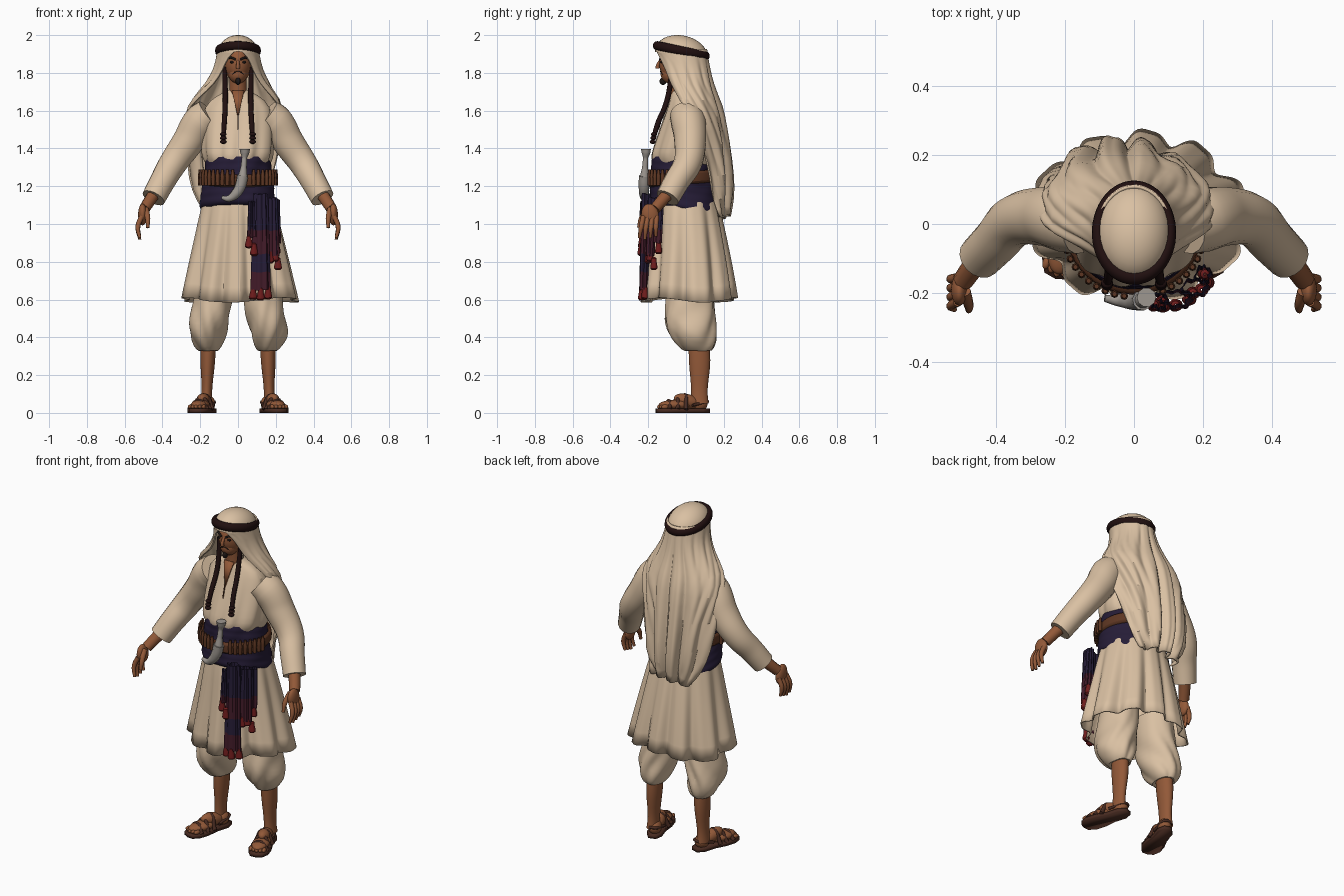
import bpy, bmesh, math
from mathutils import Vector, Matrix

cube = bpy.data.objects.get("Cube")
if cube:
    bpy.data.objects.remove(cube)


def material(name, r, g, b):
    m = bpy.data.materials.new(name)
    m.use_nodes = True
    m.diffuse_color = (r, g, b, 1)
    node = next(n for n in m.node_tree.nodes if n.type == 'BSDF_PRINCIPLED')
    node.inputs["Base Color"].default_value = (r, g, b, 1)
    node.inputs["Roughness"].default_value = 0.9
    return m


CLOTH = material("cream cloth", .70, .53, .365)
SKIN = material("tan skin", .29, .10, .04)
NAVY = material("navy sash", .019, .012, .038)
ROPE = material("dark rope", .015, .005, .005)
LEATHER = material("brown leather", .11, .037, .016)
RED = material("red tassel", .16, .012, .012)
SILVER = material("silver", .34, .31, .28)
SANDAL = material("sandal brown", .065, .024, .015)
HAIR = material("black hair", .012, .008, .007)
MAROON = material("maroon stripe", .055, .011, .022)


def make(name, bm, mat):
    bmesh.ops.recalc_face_normals(bm, faces=bm.faces)
    me = bpy.data.meshes.new(name)
    bm.to_mesh(me)
    bm.free()
    me.materials.append(mat)
    o = bpy.data.objects.new(name, me)
    bpy.context.collection.objects.link(o)
    return o


def thicken(o, t):
    m = o.modifiers.new("thickness", 'SOLIDIFY')
    m.thickness, m.offset = t, 0


def loft(name, secs, mat, n=48, fold=0, tilt=0, twist=0, thick=0):
    """Stack of ellipses (z, rx, ry, cx, cy, fold depth, half arc from the back)."""
    bm, rings = bmesh.new(), []
    closed = len(secs[0]) < 7
    for s in secs:
        z, rx, ry, cx, cy = s[:5]
        amp = s[5] if len(s) > 5 else 0
        arc = math.pi if closed else math.radians(s[6])
        ring = []
        for i in range(n):
            a = -arc + 2 * arc * i / (n if closed else n - 1)
            p = fold * a + 1.3 * math.sin(2 * a) + twist * z
            d = amp * (math.sin(p) + .4 * math.sin(2 * p + 1))
            y = (ry + d) * math.cos(a)
            ring.append(bm.verts.new((cx + (rx + d) * math.sin(a), cy + y,
                                      z - tilt * y + .6 * amp * math.sin(3 * a + 1))))
        rings.append(ring)
    for lo, hi in zip(rings, rings[1:]):
        for i in range(n if closed else n - 1):
            j = (i + 1) % n
            bm.faces.new((lo[i], lo[j], hi[j], hi[i]))
    o = make(name, bm, mat)
    o.modifiers.new("smooth", 'SUBSURF').levels = 1
    if thick:
        thicken(o, thick)
    return o


def ball(name, loc, size, mat, rot=(0, 0, 0), cut=None):
    bm = bmesh.new()
    bmesh.ops.create_uvsphere(bm, u_segments=28, v_segments=18, radius=1)
    if cut is not None:
        bmesh.ops.delete(bm, geom=[v for v in bm.verts if v.co.z < cut], context='VERTS')
    bmesh.ops.scale(bm, vec=size, verts=bm.verts)
    o = make(name, bm, mat)
    o.location, o.rotation_euler = loc, rot
    return o


def tube(name, pts, mat, res=3):
    """Smooth round tube through points (x, y, z, radius)."""
    cu = bpy.data.curves.new(name, 'CURVE')
    cu.dimensions, cu.bevel_depth, cu.bevel_resolution = '3D', 1, res
    cu.use_fill_caps, cu.resolution_u = True, 6
    sp = cu.splines.new('BEZIER')
    sp.bezier_points.add(len(pts) - 1)
    for bp, p in zip(sp.bezier_points, pts):
        bp.co, bp.radius = p[:3], p[3]
        bp.handle_left_type = bp.handle_right_type = 'AUTO'
    cu.materials.append(mat)
    o = bpy.data.objects.new(name, cu)
    bpy.context.collection.objects.link(o)
    bpy.ops.object.select_all(action='DESELECT')
    o.select_set(True)
    bpy.context.view_layer.objects.active = o
    bpy.ops.object.convert(target='MESH')
    return o


def plate(name, pts, t, mat):
    bm = bmesh.new()
    bm.faces.new([bm.verts.new(p) for p in pts])
    o = make(name, bm, mat)
    thicken(o, t)
    return o


def tassel(x, y, z):
    loft("sash_tassel", [(z, .004, .004, x, y), (z - .005, .016, .016, x, y),
                         (z - .02, .012, .012, x, y), (z - .068, .029, .025, x, y, .002),
                         (z - .069, .002, .002, x, y)], RED, n=14, fold=7)


# Robe: body, skirt and open neck
loft("robe_body", [(1.71, .05, .045, 0, -.03), (1.68, .11, .07, 0, -.01),
                   (1.63, .18, .095, 0, 0, .003), (1.5, .19, .13, 0, -.01, .005),
                   (1.4, .19, .155, 0, -.02, .008), (1.35, .185, .165, 0, -.022, .01),
                   (1.31, .165, .145, 0, -.02, .003)], CLOTH, fold=9, twist=6)
loft("robe_skirt", [(1.18, .165, .15, 0, 0), (1.1, .193, .17, .003, 0, .004),
                    (.92, .232, .195, .006, .01, .01), (.75, .27, .22, .009, .015, .016),
                    (.597, .302, .238, .012, .018, .021)], CLOTH, n=96, fold=10, twist=1, thick=.008)
loft("neck", [(1.6, .05, .05, 0, -.035), (1.7, .046, .046, 0, -.04),
              (1.8, .046, .05, 0, -.045)], SKIN, n=24)
plate("neck_opening", [(-.032, -.086, 1.705), (0, -.125, 1.56), (.032, -.086, 1.705)], .009, SKIN)
tube("neck_slit", [(0, -.124, 1.58, .004), (0, -.145, 1.5, .003)], LEATHER)

# Head and face
ball("head", (0, -.05, 1.85), (.072, .092, .105), SKIN)
ball("jaw", (0, -.083, 1.798), (.05, .052, .055), SKIN)
tube("nose", [(0, -.134, 1.868, .007), (0, -.15, 1.838, .01), (0, -.15, 1.822, .011)], SKIN)
ball("goatee", (0, -.122, 1.756), (.013, .018, .02), HAIR)
for s in (1, -1):
    tube("brow", [(s * .012, -.138, 1.87, .006), (s * .035, -.131, 1.88, .006),
                  (s * .056, -.107, 1.876, .004)], HAIR)
    ball("eye", (s * .03, -.13, 1.857), (.013, .007, .007), HAIR)
    tube("moustache", [(s * .002, -.135, 1.808, .002), (s * .018, -.132, 1.803, .003),
                       (s * .03, -.122, 1.79, .002)], HAIR)

# Headcloth, head ring and hanging cords
TILT = (math.radians(-12), 0, 0)
ball("headcloth_crown", (0, -.025, 1.9), (.108, .141, .098), CLOTH, TILT, cut=-.25)
loft("headcloth_drape", [(1.925, .105, .132, 0, -.025, 0, 178), (1.885, .113, .132, 0, -.02, .001, 152),
                         (1.82, .122, .13, 0, -.008, .003, 141), (1.74, .164, .125, -.003, .012, .007, 136),
                         (1.66, .232, .145, -.01, .02, .011, 114), (1.58, .262, .165, -.018, .03, .015, 96),
                         (1.42, .25, .185, -.03, .032, .019, 72), (1.25, .24, .202, -.035, .035, .02, 62),
                         (1.13, .215, .2, -.035, .038, .02, 55), (1.035, .19, .18, -.03, .035, .022, 42)],
     CLOTH, n=110, fold=13, twist=3, thick=.01)
bpy.ops.mesh.primitive_torus_add(major_segments=64, minor_segments=12, major_radius=.12,
                                 minor_radius=.02, location=(0, -.025, 1.917), rotation=TILT)
ring = bpy.context.object
ring.name, ring.scale = "head_ring", (.87, 1.1, 1.2)
ring.data.materials.append(ROPE)
for s in (1, -1):
    tube("hanging_cord", [(s * .072, -.075, 1.83, .012), (s * .068, -.085, 1.73, .014),
                          (s * .068, -.108, 1.63, .014), (s * .073, -.15, 1.53, .014),
                          (s * .078, -.172, 1.455, .012)], ROPE)
    for k in range(3):
        ball("cord_knot", (s * .078, -.17 - .003 * k, 1.475 - .02 * k), (.017, .016, .011), ROPE)

# Sash around the waist, built from rolled folds
folds = []
for k in range(13):
    t = k / 12
    bulge = .007 * (k % 2)
    folds.append((1.335 - .25 * t, .168 + .033 * t + bulge, .157 + .024 * t + bulge, 0, -.022 + .015 * t, .003))
folds.append((1.075, .188, .168, 0, 0))
loft("waist_sash", folds, NAVY, n=64, fold=5, tilt=.16, twist=25)

# Cartridge belt
loft("belt", [(1.275, .184, .171, 0, -.018), (1.272, .197, .187, 0, -.018),
              (1.212, .202, .19, 0, -.015), (1.209, .185, .172, 0, -.015)], LEATHER, tilt=-.08)
for k in range(-10, 11):
    a = math.radians(k * 8)
    x, y = .204 * math.sin(a), -.016 - .194 * math.cos(a)
    if abs(x - .03) > .03:
        tube("cartridge", [(x, y, 1.205, .010), (x, y, 1.25, .0115), (x, y, 1.288, .007)], LEATHER, 2)

# Hanging sash ends with striped bands and tassels
for x, y, top, low, w in ((.12, -.212, 1.16, .65, .05), (.175, -.178, 1.14, .83, .042),
                          (.2, -.14, 1.13, .9, .025), (.075, -.218, 1.12, .93, .024)):
    secs = [(top + (low - top) * t / 16, w * (.75 + .3 * t / 16), .022, x, y - .012 * t / 16, .006)
            for t in range(17)]
    strip = loft("sash_end", secs, NAVY, n=28, fold=6)
    strip.data.materials.append(MAROON)
    for f in strip.data.polygons:
        h = f.center.z
        f.material_index = int(.83 < h < .97 or .65 < h < .74)
for x, y, z in ((.08, -.225, .668), (.12, -.235, .664), (.16, -.218, .67), (.058, -.235, .94),
                (.085, -.238, .90), (.17, -.2, .86), (.212, -.17, .825), (.195, -.19, .87),
                (.205, -.145, .91)):
    tassel(x, y, z)

# Curved dagger in its scabbard
tube("dagger_hilt", [(.036, -.212, 1.398, .028), (.036, -.212, 1.378, .024), (.034, -.214, 1.35, .014),
                     (.03, -.217, 1.3, .016), (.025, -.22, 1.25, .025)], SILVER)
tube("dagger_scabbard", [(.025, -.22, 1.255, .03), (.012, -.222, 1.2, .029), (-.012, -.222, 1.16, .026),
                         (-.048, -.22, 1.135, .018), (-.085, -.215, 1.14, .01)], SILVER)

for s in (1, -1):
    # Sleeves and hands
    tube("sleeve", [(s * .15, .0, 1.58, .088), (s * .2, .012, 1.54, .093), (s * .265, .022, 1.435, .085),
                    (s * .345, .008, 1.32, .075), (s * .4, -.05, 1.225, .068),
                    (s * .447, -.098, 1.138, .064)], CLOTH, 6)
    tube("forearm", [(s * .43, -.08, 1.18, .035), (s * .47, -.13, 1.12, .032),
                     (s * .495, -.165, 1.08, .03)], SKIN)
    ball("palm", (s * .505, -.19, 1.05), (.024, .045, .058), SKIN, (.25, 0, 0))
    for i in range(4):
        y = -.225 + .023 * i
        tube("finger", [(s * .51, y, 1.04, .014), (s * .53, y - .012 + .003 * i, .985, .013),
                        (s * .52, y - .022 + .006 * i, .918 + .008 * abs(i - 1), .008)], SKIN)
    tube("thumb", [(s * .49, -.195, 1.08, .018), (s * .478, -.235, 1.03, .014),
                   (s * .478, -.25, .98, .009)], SKIN)

    # Baggy trousers and bare calves
    loft("trouser_leg", [(.72, .1, .12, s * .12, .02), (.6, .103, .125, s * .132, .02, .004),
                         (.55, .103, .13, s * .14, .02, .006), (.5, .104, .133, s * .15, .022, .008),
                         (.45, .102, .128, s * .16, .028, .01), (.4, .094, .118, s * .163, .042, .01),
                         (.355, .073, .095, s * .16, .058, .007), (.322, .05, .068, s * .157, .066, .003),
                         (.335, .038, .05, s * .157, .068)], CLOTH, fold=5, twist=30 * s)
    loft("calf", [(.4, .041, .055, s * .157, .068), (.27, .041, .06, s * .16, .073),
                  (.18, .031, .048, s * .163, .072), (.11, .027, .042, s * .165, .07),
                  (.05, .032, .048, s * .168, .072)], SKIN, n=24)

    # Feet and sandals, turned outward
    angle = s * math.radians(17)
    turn = Matrix.Rotation(angle, 3, 'Z')

    def at(x, y, z):
        return Vector((s * .184, -.015, 0)) + turn @ Vector((x, y, z))
    half = [(0, -.15), (.035, -.142), (.056, -.1), (.056, -.04), (.042, .03), (.043, .1), (.022, .142)]
    outline = half + [(-x, y) for x, y in reversed(half[1:])]
    plate("sandal_sole", [at(x, y, .011) for x, y in outline], .022, SANDAL)
    ball("forefoot", at(0, -.045, .042), (.047, .09, .027), SKIN, (0, 0, angle))
    ball("instep", at(0, .025, .062), (.037, .078, .037), SKIN, (-.25, 0, angle))
    ball("heel", at(0, .09, .05), (.037, .044, .042), SKIN, (0, 0, angle))
    for i in range(5):
        ball("toe", at((i - 2) * .019, -.124 + .006 * abs(i - 2), .032), (.011, .02, .012),
             SKIN, (0, 0, angle))
    for y, h in ((-.09, .065), (-.045, .079), (.0, .096)):
        tube("sandal_strap", [(*at(-.052, y, .018), .012), (*at(0, y + .01, h), .009),
                              (*at(.052, y, .018), .012)], SANDAL)
    tube("heel_strap", [(*at(-.042, .04, .04), .008), (*at(0, .135, .062), .008),
                        (*at(.042, .04, .04), .008)], SANDAL)

# Smooth shading with crisp edges kept
bpy.ops.object.select_all(action='DESELECT')
for o in bpy.context.collection.objects:
    if o.type == 'MESH':
        o.select_set(True)
        bpy.context.view_layer.objects.active = o
bpy.ops.object.shade_smooth_by_angle(angle=math.radians(50))
